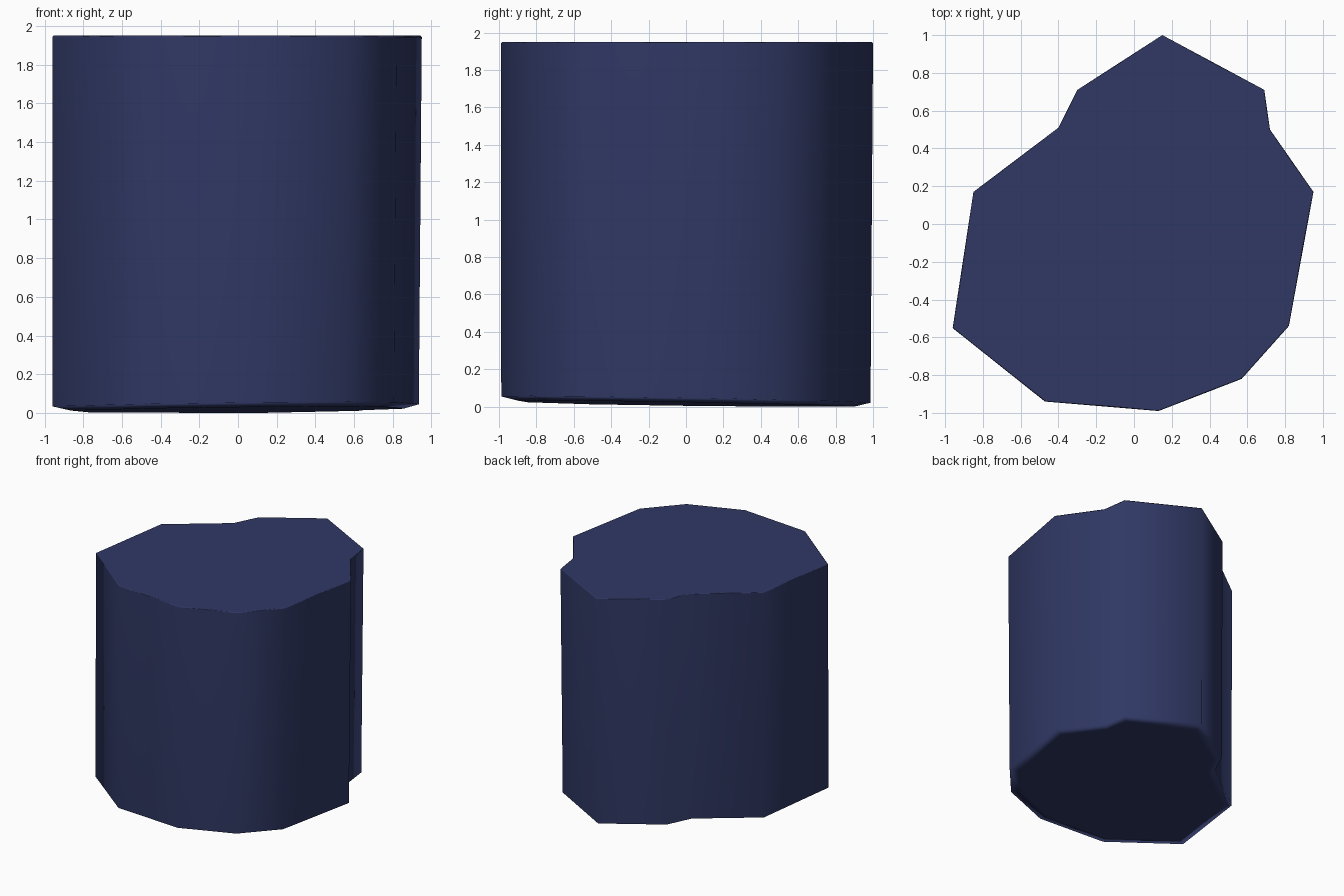
import bpy
import bmesh
from mathutils import Vector

cube = bpy.data.objects.get("Cube")
if cube:
    bpy.data.objects.remove(cube, do_unlink=True)

# Single dark blue material
navy = bpy.data.materials.new("navy_blue")
navy.use_nodes = True
color = (0.030, 0.040, 0.130, 1.0)
navy.diffuse_color = color
navy.node_tree.nodes["Principled BSDF"].inputs["Base Color"].default_value = color

# Irregular outline of the block, counter-clockwise from the rear tip
outline = [Vector(p) for p in (
    (0.15, 1.0), (-0.30, 0.71), (-0.40, 0.51), (-0.85, 0.17),
    (-0.96, -0.55), (-0.47, -0.94), (0.13, -0.99), (0.57, -0.82),
    (0.82, -0.54), (0.95, 0.17), (0.72, 0.50), (0.69, 0.71))]
pivot = Vector((-0.96, -0.7))
height = 1.95


def scaled(factor, center):
    return [center + (p - center) * factor for p in outline]


def tilted(p):
    return 0.036 + 0.012 * p.x - 0.017 * p.y


# Rings from the sunken-edge base up to the thin top chamfer
base = scaled(0.9, Vector((0, 0)))
foot = scaled(0.992, pivot)
top = scaled(0.993, Vector((0, 0)))
levels = [
    [(p.x, p.y, max(0.0, tilted(p) - 0.022)) for p in base],
    [(p.x, p.y, tilted(p)) for p in foot],
    [(p.x, p.y, height - 0.008) for p in outline],
    [(p.x, p.y, height) for p in top],
]

bm = bmesh.new()
rings = [[bm.verts.new(co) for co in level] for level in levels]
n = len(outline)
for lower, upper in zip(rings, rings[1:]):
    for i in range(n):
        j = (i + 1) % n
        bm.faces.new((lower[i], lower[j], upper[j], upper[i]))
bm.faces.new(list(reversed(rings[0])))
bm.faces.new(rings[-1])
bmesh.ops.recalc_face_normals(bm, faces=bm.faces)
for face in bm.faces:
    face.smooth = True

mesh = bpy.data.meshes.new("faceted_block")
bm.to_mesh(mesh)
bm.free()
mesh.materials.append(navy)
block = bpy.data.objects.new("faceted_block", mesh)
bpy.context.collection.objects.link(block)

# Large faces dominate the smooth shading
weighted = block.modifiers.new("weighted_normals", 'WEIGHTED_NORMAL')
weighted.mode = 'FACE_AREA'
weighted.weight = 50
